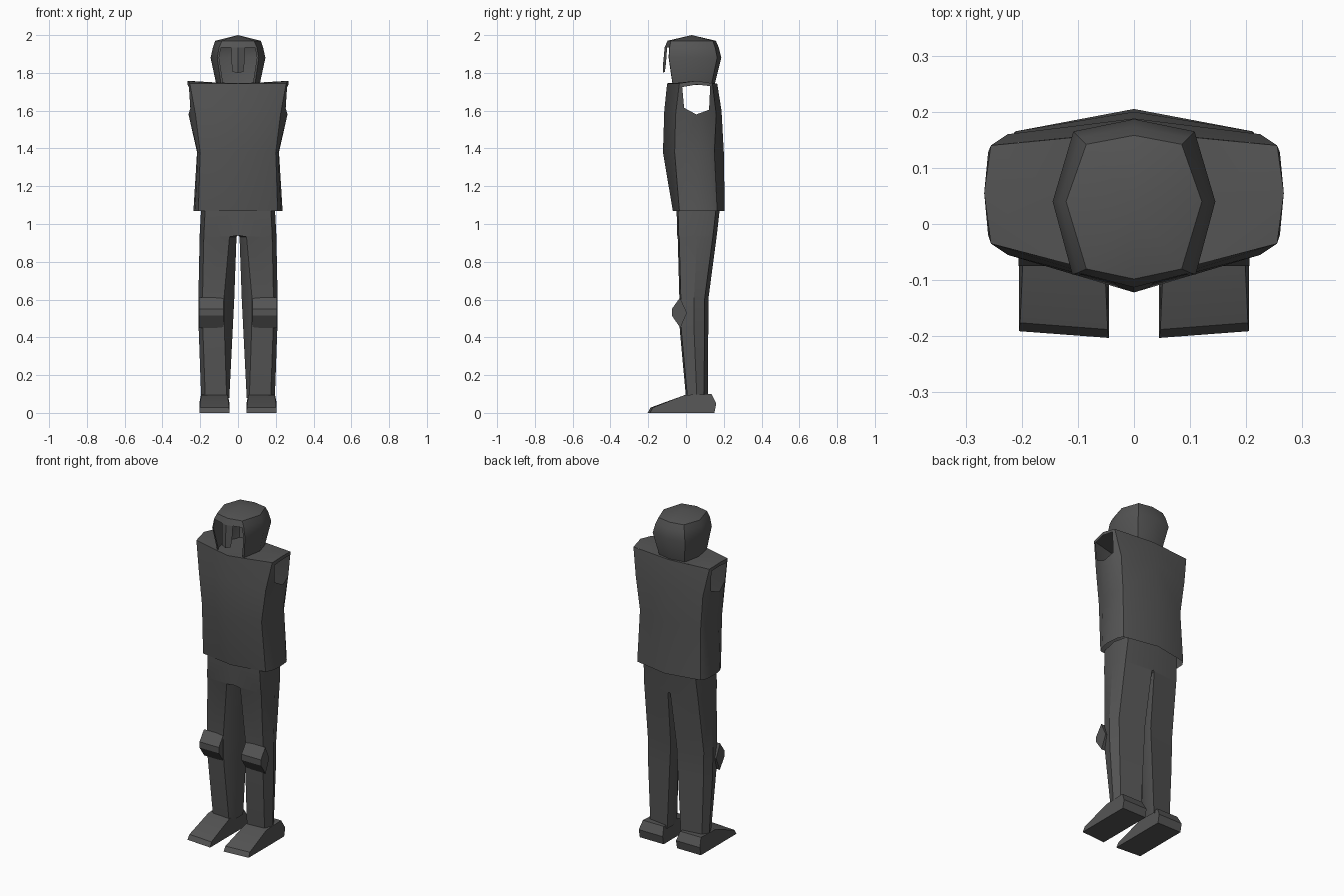
import bpy, bmesh
from math import radians

dark = bpy.data.materials.new("dark_grey")
dark.diffuse_color = (.09, .09, .09, 1)


def loft(name, rings, closed=False, skip=(), cap_start=False, cap_end=False, apex=None):
    """Skin rings of (x, y, z) points on the +x half, then mirror and weld at x = 0."""
    bm = bmesh.new()
    for s in (1, -1):
        v = [[bm.verts.new((s * x, y, z)) for x, y, z in r] for r in rings]
        n = len(rings[0])
        segs = n if closed else n - 1
        for i in range(len(rings) - 1):
            for j in range(segs):
                if (i, j) not in skip:
                    k = (j + 1) % n
                    bm.faces.new((v[i][j], v[i][k], v[i + 1][k], v[i + 1][j]))
        if cap_start:
            bm.faces.new(v[0])
        if cap_end:
            bm.faces.new(v[-1])
        if apex:
            a = bm.verts.new(apex)
            for j in range(segs):
                bm.faces.new((v[-1][j], v[-1][(j + 1) % n], a))
    bmesh.ops.remove_doubles(bm, verts=bm.verts, dist=0.0005)
    bmesh.ops.recalc_face_normals(bm, faces=bm.faces)
    me = bpy.data.meshes.new(name)
    bm.to_mesh(me)
    bm.free()
    me.materials.append(dark)
    ob = bpy.data.objects.new(name, me)
    bpy.context.collection.objects.link(ob)
    bpy.ops.object.select_all(action='DESELECT')
    ob.select_set(True)
    bpy.context.view_layer.objects.active = ob
    bpy.ops.object.shade_smooth_by_angle(angle=radians(32))
    return ob


def level(z, pts):
    return [(x, y, z) for x, y in pts]


# Sleeveless tunic: front centre round the side to back centre, armholes left open
loft("tunic", [
    level(1.07, [(0, -.07), (.21, -.035), (.228, 0), (.236, .055), (.23, .135), (.212, .165), (0, .205)]),
    level(1.38, [(0, -.122), (.20, -.06), (.212, -.01), (.217, .055), (.214, .125), (.204, .15), (0, .2)]),
    [(0, -.115, 1.60), (.225, -.055, 1.58), (.252, -.01, 1.615), (.262, .055, 1.58),
     (.252, .122, 1.605), (.225, .16, 1.58), (0, .188, 1.60)],
    [(0, -.1, 1.745), (.255, -.035, 1.745), (.26, -.02, 1.725), (.267, .055, 1.738),
     (.26, .128, 1.73), (.255, .14, 1.745), (0, .165, 1.745)],
], skip={(2, 2), (2, 3)})

# Shoulder top, rising slightly to the outer edge and turned down over the armhole
loft("shoulder_top", [
    [(0, -.1, 1.745), (0, .04, 1.735), (0, .165, 1.745)],
    [(.13, -.068, 1.745), (.13, .05, 1.75), (.13, .152, 1.745)],
    [(.255, -.035, 1.745), (.267, .055, 1.758), (.255, .14, 1.745)],
    [(.26, -.02, 1.725), (.267, .055, 1.738), (.26, .128, 1.73)],
])

# Open-faced helmet; the front stays open below the brow
loft("helmet", [
    level(1.74, [(0, -.085), (.09, -.07), (.115, .04), (.085, .135), (0, .152)]),
    level(1.88, [(0, -.12), (.11, -.09), (.145, .04), (.108, .165), (0, .187)]),
    level(1.935, [(0, -.113), (.1, -.087), (.133, .04), (.097, .154), (0, .173)]),
    level(1.97, [(0, -.098), (.085, -.08), (.121, .04), (.085, .142), (0, .158)]),
], skip={(0, 0), (1, 0)}, apex=(0, .03, 2.0))

# Face-opening rim and nose guard
loft("face_rim", [
    [(.09, -.07, 1.74), (.11, -.09, 1.88), (.1, -.087, 1.935)],
    [(.08, -.073, 1.75), (.1, -.092, 1.88), (.09, -.09, 1.935)],
])
loft("nose_guard", [
    [(0, -.113, 1.935), (.036, -.1, 1.935)],
    [(0, -.122, 1.84), (.034, -.106, 1.85)],
    [(0, -.122, 1.80), (.028, -.112, 1.805)],
])


# Trousers: six-sided legs joined at the hips; inner faces taper towards the back
def leg(z, xf, xb, xo, yf, yb):
    m = (yf + yb) / 2
    return level(z, [(xf, yf), (xo - .022, yf + .008), (xo, m), (xo - .022, yb - .02),
                     (xb, yb), (xb, m)])


loft("trousers", [
    leg(1.09, 0, 0, .195, -.05, .18),
    leg(.94, 0, 0, .203, -.047, .163),
    leg(.932, .045, .008, .203, -.044, .162),
    leg(.60, .075, .02, .21, -.035, .118),
    leg(.44, .072, .028, .208, -.033, .118),
    leg(.08, .06, .046, .195, 0, .115),
], closed=True, skip={(0, 4), (0, 5)})

# Knee pads
pad = [(-.032, .61), (-.075, .55), (-.075, .515), (-.03, .45), (.005, .53)]
loft("knee_pads", [[(x, y, z) for y, z in pad] for x in (.076, .206)],
     closed=True, cap_start=True, cap_end=True)

# Boots: wedge profile with a narrower ankle
boot = [(-.203, 0, 0), (-.188, .028, .002), (-.005, .095, .01), (.135, .1, .01),
        (.16, .05, 0), (.15, 0, 0)]
loft("boots", [
    [(.045 + d, y, z) for y, z, d in boot],
    [(.205 - d, y + (.012 if y < -.1 else 0), z) for y, z, d in boot],
], closed=True, cap_start=True, cap_end=True)
